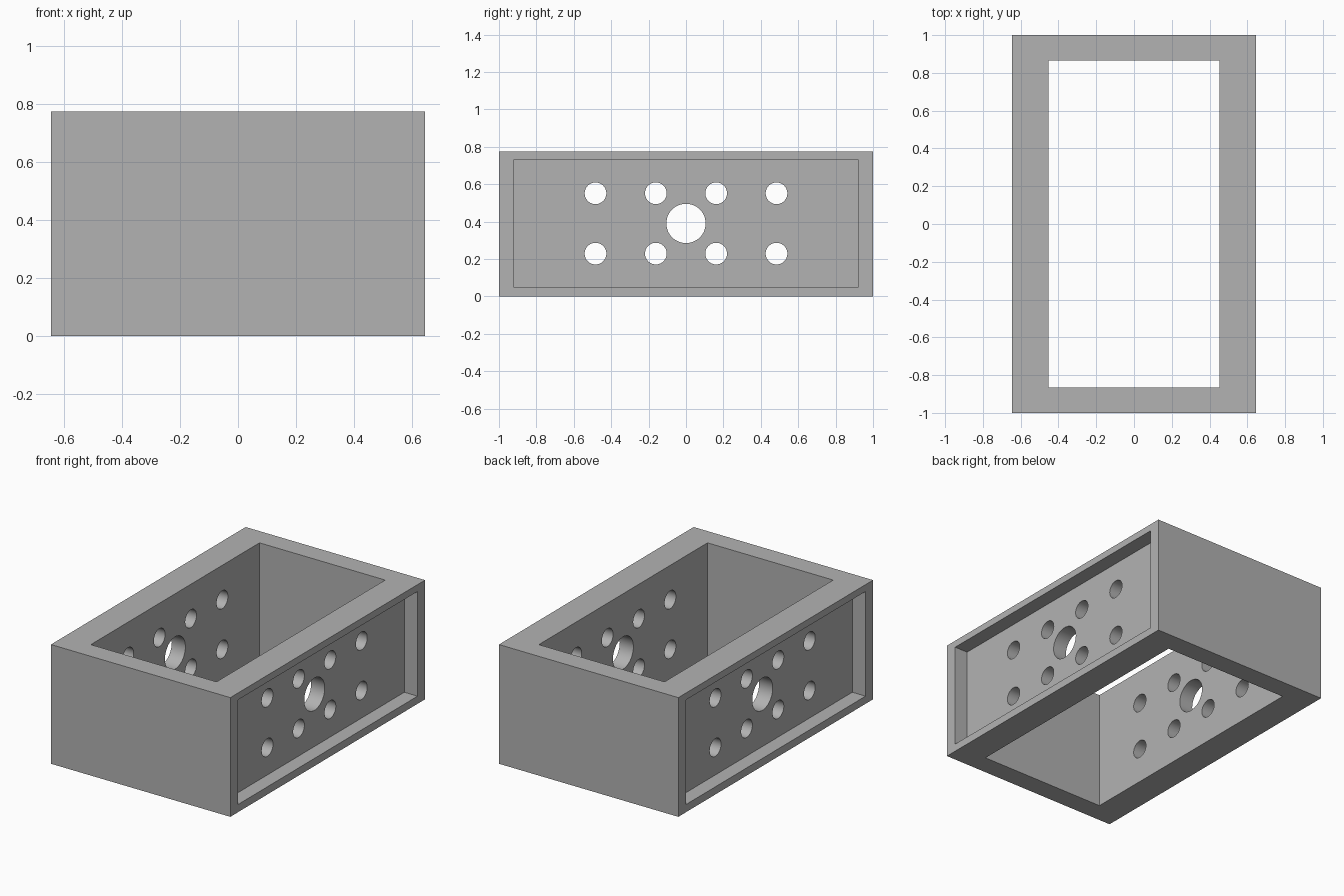
import bpy
import math

if "Cube" in bpy.data.objects:
    bpy.data.objects.remove(bpy.data.objects["Cube"], do_unlink=True)

HALF_X, HALF_Y, HEIGHT = 0.645, 1.0, 0.775
MID_Z = HEIGHT / 2
RECESS = 0.095
PITCH = 0.3226

grey = bpy.data.materials.new("grey")
grey.use_nodes = True
colour = (0.448, 0.448, 0.448, 1)
grey.diffuse_color = colour
grey.node_tree.nodes["Principled BSDF"].inputs["Base Color"].default_value = colour


def box(name, location, size):
    bpy.ops.mesh.primitive_cube_add(size=1, location=location)
    obj = bpy.context.object
    obj.name = name
    obj.scale = size
    bpy.ops.object.transform_apply(location=True, rotation=False, scale=True)
    return obj


def bore(name, y, z, radius):
    bpy.ops.mesh.primitive_cylinder_add(
        vertices=48, radius=radius, depth=2,
        location=(0, y, z), rotation=(0, math.pi / 2, 0))
    obj = bpy.context.object
    obj.name = name
    return obj


def cut(target, cutter):
    cutter.hide_render = True
    mod = target.modifiers.new("cut", 'BOOLEAN')
    mod.operation = 'DIFFERENCE'
    mod.solver = 'EXACT'
    mod.object = cutter
    bpy.context.view_layer.objects.active = target
    bpy.ops.object.modifier_apply(modifier=mod.name)
    bpy.data.objects.remove(cutter, do_unlink=True)


# Outer block, open at top and bottom
frame = box("frame", (0, 0, MID_Z), (HALF_X * 2, HALF_Y * 2, HEIGHT))
cut(frame, box("opening_cutter", (0, 0, MID_Z), (0.904, 1.732, 2)))

# Shallow rectangular recess in each long side
for side in (-1, 1):
    cut(frame, box("recess_cutter", (side * HALF_X, 0, 0.39),
                   (RECESS * 2, 1.846, 0.68)))

# Central bore and two rows of small holes through both long walls
cut(frame, bore("centre_bore_cutter", 0, 0.39, 0.105))
for column in (-1.5, -0.5, 0.5, 1.5):
    for row in (-0.5, 0.5):
        cut(frame, bore("hole_cutter", column * PITCH, 0.39 + row * PITCH, 0.058))

# Smooth the bores, keep the block edges sharp
frame.data.materials.clear()
frame.data.materials.append(grey)
for face in frame.data.polygons:
    face.material_index = 0
bpy.ops.object.select_all(action='DESELECT')
frame.select_set(True)
bpy.context.view_layer.objects.active = frame
bpy.ops.object.shade_smooth_by_angle(angle=math.radians(30))
